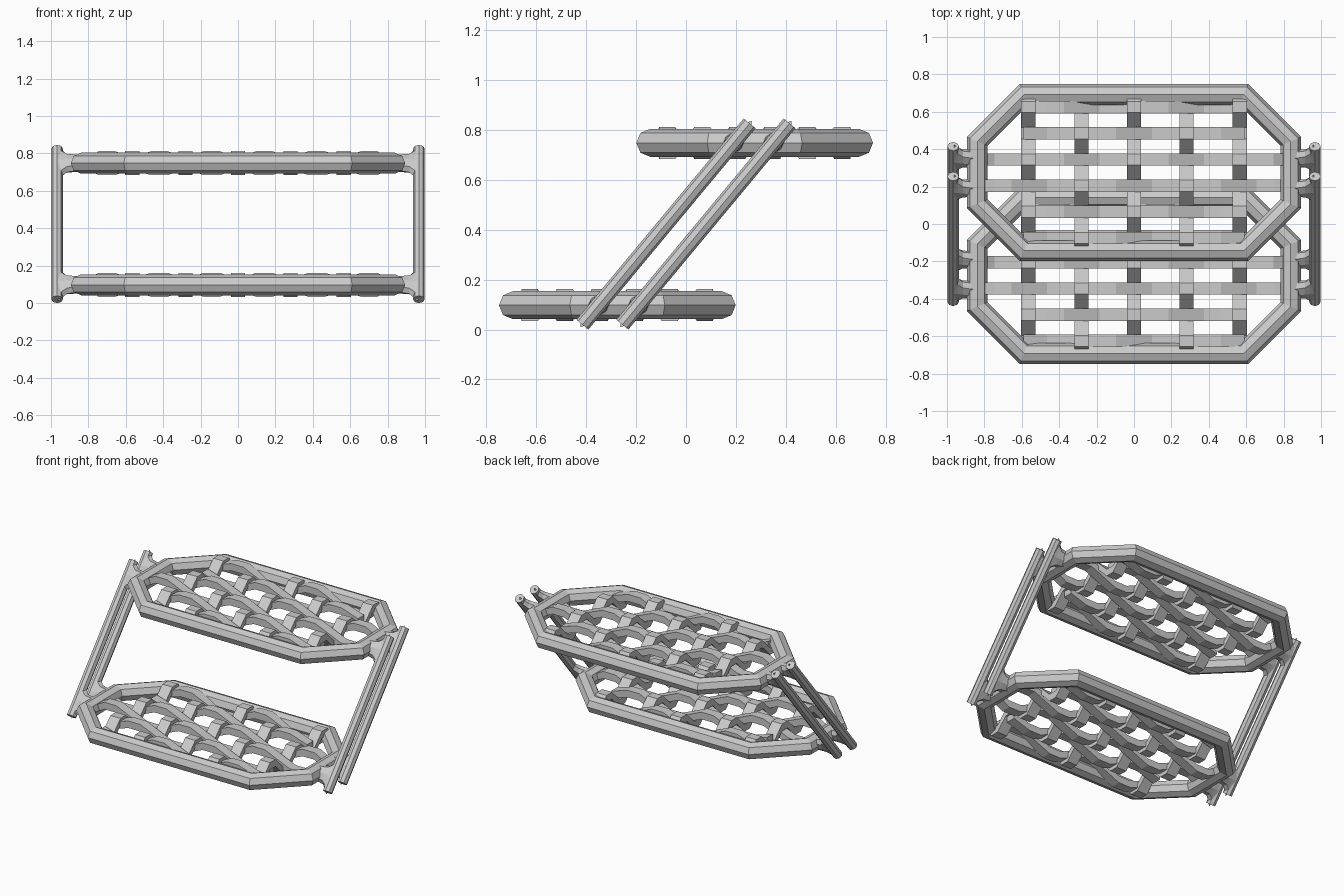
import bpy, bmesh, math
from mathutils import Vector

cube = bpy.data.objects.get("Cube")
if cube:
    bpy.data.objects.remove(cube)

grey = bpy.data.materials.new("light_grey")
grey.use_nodes = True
colour = (0.6, 0.6, 0.6, 1)
grey.diffuse_color = colour
grey.node_tree.nodes["Principled BSDF"].inputs["Base Color"].default_value = colour

MID_Z = 0.4225        # half height of the whole model
LIFT = 0.325          # shelf height above and below the middle
SHIFT = 0.275         # shelf offset to back and front
SIDES = 8


def loft(name, rings, closed=False):
    """Skin a list of equal rings; cap the ends unless the loop is closed."""
    bm = bmesh.new()
    loops = [[bm.verts.new(p) for p in ring] for ring in rings]
    n = len(loops[0])
    pairs = list(zip(loops, loops[1:]))
    if closed:
        pairs.append((loops[-1], loops[0]))
    else:
        bm.faces.new(loops[0])
        bm.faces.new(loops[-1])
    for a, b in pairs:
        for i in range(n):
            j = (i + 1) % n
            bm.faces.new((a[i], a[j], b[j], b[i]))
    bmesh.ops.recalc_face_normals(bm, faces=bm.faces)
    mesh = bpy.data.meshes.new(name)
    bm.to_mesh(mesh)
    bm.free()
    mesh.materials.append(grey)
    obj = bpy.data.objects.new(name, mesh)
    bpy.context.collection.objects.link(obj)
    return obj


def circle():
    return [(math.cos(k * math.tau / SIDES), math.sin(k * math.tau / SIDES))
            for k in range(SIDES)]


def frame(name, centre, radius=0.056):
    """Octagonal tube frame with mitred corners."""
    rings = []
    for c in range(8):
        sx = 1 if c in (0, 1, 6, 7) else -1
        sy = 1 if c < 4 else -1
        on_side = c in (0, 3, 4, 7)
        ring = []
        for u, v in circle():
            out = u * radius
            cut = out * math.tan(math.pi / 8)
            x, y = (0.838 + out, 0.167 + cut) if on_side else (0.587 + cut, 0.418 + out)
            ring.append(centre + Vector((sx * x, sy * y, v * radius)))
        rings.append(ring)
    loft(name, rings, closed=True)


def slat(name, centre, along_x, across, crests, flat, end, width, phase,
         wave=0.04, thick=0.048):
    """Bent strip whose flat crests alternate up and down."""
    path = [(-end, 0)]
    for i, u in enumerate(crests):
        h = wave if (i + phase) % 2 == 0 else -wave
        path += [(u - flat, h), (u + flat, h)]
    path.append((end, 0))
    rings = []
    for u, h in path:
        ring = []
        for s, t in ((-1, -1), (1, -1), (1, 1), (-1, 1)):
            w = across + s * width / 2
            x, y = (u, w) if along_x else (w, u)
            ring.append(centre + Vector((x, y, h + t * thick / 2)))
        rings.append(ring)
    loft(name, rings)


# Shelves: frame plus woven slats
rows = [-0.35, -0.21, -0.07, 0.07, 0.21, 0.35]
columns = [-0.565, -0.28, 0, 0.28, 0.565]
gaps = [-0.7, -0.42, -0.14, 0.14, 0.42, 0.7]
for label, side in (("lower", -1), ("upper", 1)):
    centre = Vector((0, side * SHIFT, MID_Z + side * LIFT))
    frame(label + "_frame", centre)
    for i, y in enumerate(rows):
        is_long = abs(y) < 0.1
        crests = gaps if is_long else gaps[1:-1]
        slat(f"{label}_cross_slat_{i}", centre, True, y, crests, 0.045,
             0.82 if is_long else 0.59, 0.066, i + (0 if is_long else 1))
    for j, x in enumerate(columns):
        slat(f"{label}_long_slat_{j}", centre, False, x, rows, 0.03,
             0.41, 0.076, j + 1)

# Slanted poles and the flared brackets joining them to the frames
POLE_X = 0.967
half = Vector((0, 0.335, 0.403))
along = half.normalized()
normal = Vector((0, along.z, -along.y))
sideways = Vector((1, 0, 0))
for side_name, sx in (("left", 1), ("right", -1)):
    for pole_name, y in (("front", -0.08), ("back", 0.08)):
        mid = Vector((sx * POLE_X, y, MID_Z))
        rings = [[mid + half * e + (sideways * u + normal * v) * 0.031
                  for u, v in circle()] for e in (-1, 1)]
        loft(f"{side_name}_{pole_name}_pole", rings)
        for label, e in (("lower", -1), ("upper", 1)):
            joint = Vector((0, y, MID_Z)) + along * (e * LIFT / along.z)
            rings = []
            for x, length, width in ((0.962, 0.115, 0.03), (0.94, 0.09, 0.032),
                                     (0.915, 0.062, 0.036), (0.85, 0.05, 0.042)):
                rings.append([joint + Vector((sx * x, 0, 0)) + along * (u * length)
                              + normal * (v * width) for u, v in circle()])
            loft(f"{side_name}_{pole_name}_{label}_bracket", rings)
